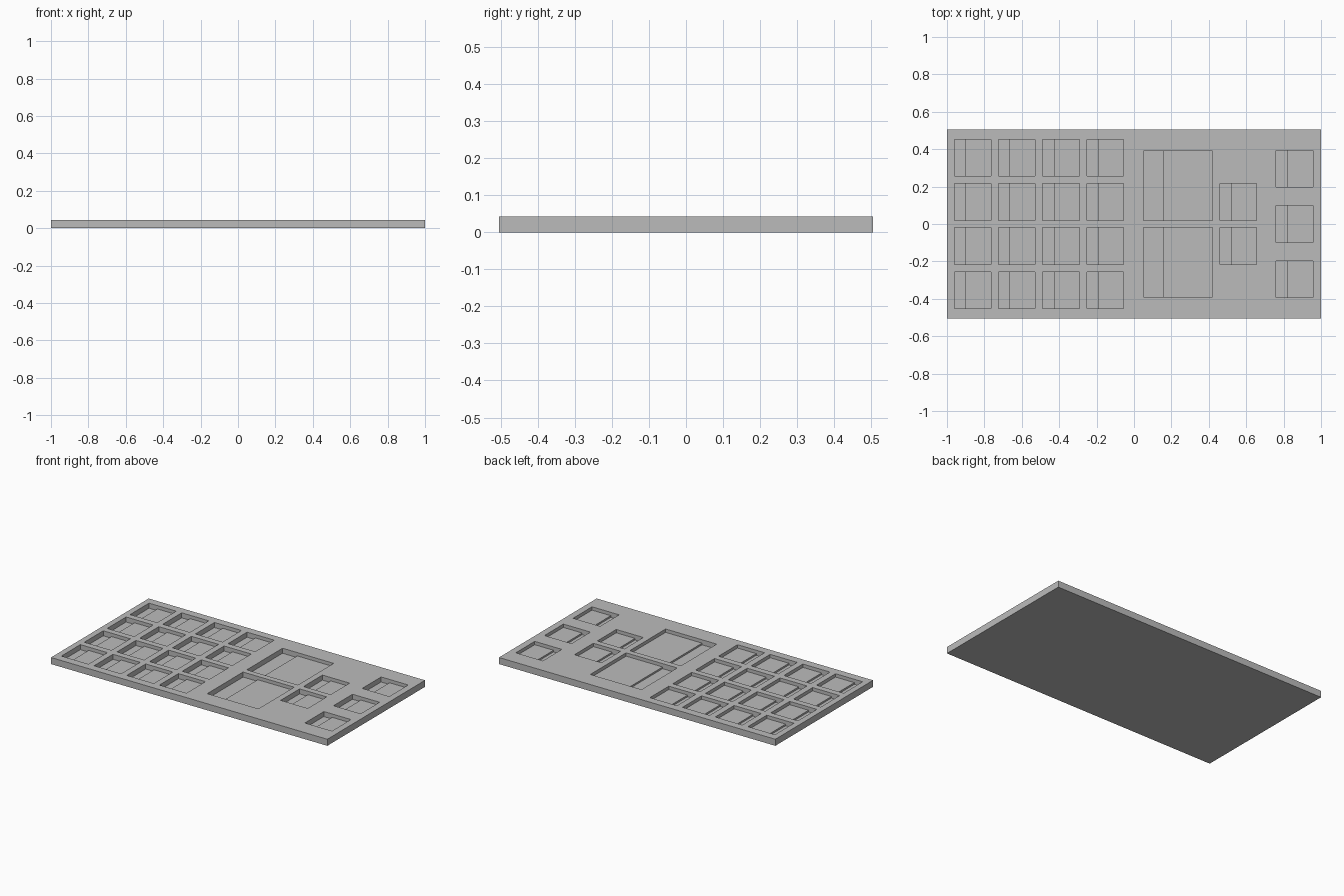
import bpy
import bmesh

cube = bpy.data.objects.get("Cube")
if cube:
    bpy.data.objects.remove(cube, do_unlink=True)

LENGTH, WIDTH, HEIGHT = 2.0, 1.01, 0.043
FLOOR, NOTCH_FLOOR = 0.021, 0.010   # heights of the tile seat and finger notch
SMALL, LARGE = 0.196, 0.37

grey = bpy.data.materials.new("plain grey")
grey.use_nodes = True
grey.diffuse_color = (0.5, 0.5, 0.5, 1)
grey.node_tree.nodes["Principled BSDF"].inputs["Base Color"].default_value = (0.5, 0.5, 0.5, 1)


def make_object(name, bm):
    bmesh.ops.recalc_face_normals(bm, faces=bm.faces)
    mesh = bpy.data.meshes.new(name)
    bm.to_mesh(mesh)
    bm.free()
    mesh.materials.append(grey)
    obj = bpy.data.objects.new(name, mesh)
    bpy.context.collection.objects.link(obj)
    return obj


def add_pocket(bm, left, centre_y, size, notch):
    """Stepped pocket: a profile in x and z, extruded along y."""
    top = HEIGHT + 0.05
    profile = [(left, top), (left, NOTCH_FLOOR), (left + notch, NOTCH_FLOOR),
               (left + notch, FLOOR), (left + size, FLOOR), (left + size, top)]
    verts = [bm.verts.new((x, centre_y - size / 2, z)) for x, z in profile]
    face = bm.faces.new(verts)
    extruded = bmesh.ops.extrude_face_region(bm, geom=[face])
    moved = [v for v in extruded["geom"] if isinstance(v, bmesh.types.BMVert)]
    bmesh.ops.translate(bm, verts=moved, vec=(0, size, 0))


# Tray slab
bm = bmesh.new()
bmesh.ops.create_cube(bm, size=1)
bmesh.ops.scale(bm, vec=(LENGTH, WIDTH, HEIGHT), verts=bm.verts)
bmesh.ops.translate(bm, vec=(0, 0, HEIGHT / 2), verts=bm.verts)
tray = make_object("tray", bm)

# Pocket cutters
bm = bmesh.new()
for side in (-1, 1):
    for row in (0.118, 0.355):
        for column in range(4):
            add_pocket(bm, -0.961 + 0.2365 * column, side * row, SMALL, 0.06)
    add_pocket(bm, 0.05, side * 0.204, LARGE, 0.106)
    add_pocket(bm, 0.46, side * 0.118, SMALL, 0.06)
for centre_y in (-0.296, 0, 0.296):
    add_pocket(bm, 0.76, centre_y, SMALL, 0.06)
cutter = make_object("pocket_cutter", bm)
cutter.hide_render = True

# Cut the pockets out of the tray
cut = tray.modifiers.new("pockets", 'BOOLEAN')
cut.operation = 'DIFFERENCE'
cut.solver = 'EXACT'
cut.object = cutter
bpy.context.view_layer.objects.active = tray
tray.select_set(True)
bpy.ops.object.modifier_apply(modifier=cut.name)
bpy.data.objects.remove(cutter, do_unlink=True)
